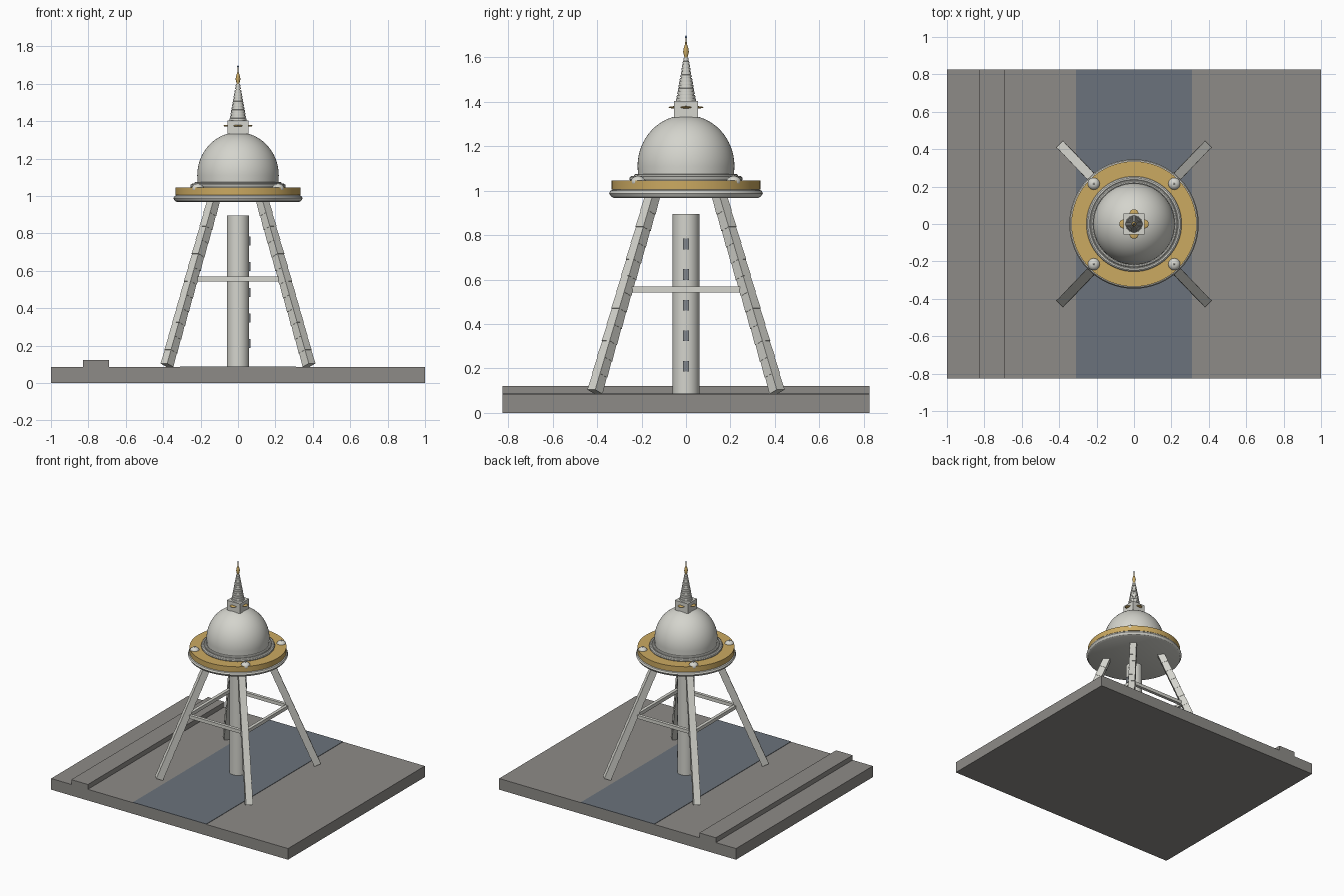
import bpy, bmesh, math
from mathutils import Vector, Matrix

if "Cube" in bpy.data.objects:
    bpy.data.objects.remove(bpy.data.objects["Cube"])


def material(name, rgb):
    m = bpy.data.materials.new(name)
    m.diffuse_color = (*rgb, 1)
    m.use_nodes = True
    m.node_tree.nodes["Principled BSDF"].inputs["Base Color"].default_value = m.diffuse_color
    return m


PAVING = material("grey paving", (0.27, 0.26, 0.245))
ROAD = material("blue grey road", (0.145, 0.17, 0.20))
STONE = material("pale stone", (0.66, 0.66, 0.61))
GOLD = material("gold", (0.60, 0.40, 0.12))
GLASS = material("dark glass", (0.22, 0.24, 0.26))
CRYSTAL = material("blue crystal", (0.18, 0.27, 0.42))


def finish(name, bm, mat, smooth=False):
    bmesh.ops.recalc_face_normals(bm, faces=bm.faces)
    mesh = bpy.data.meshes.new(name)
    bm.to_mesh(mesh)
    bm.free()
    mesh.materials.append(mat)
    ob = bpy.data.objects.new(name, mesh)
    bpy.context.collection.objects.link(ob)
    if smooth:
        bpy.ops.object.select_all(action='DESELECT')
        ob.select_set(True)
        bpy.context.view_layer.objects.active = ob
        bpy.ops.object.shade_smooth_by_angle(angle=math.radians(32))
    return ob


def box(name, lo, hi, mat):
    lo, hi = Vector(lo), Vector(hi)
    bm = bmesh.new()
    bmesh.ops.create_cube(bm, size=1, matrix=Matrix.Translation((lo + hi) / 2)
                          @ Matrix.Diagonal((*(hi - lo), 1)))
    return finish(name, bm, mat)


def lathe(name, profile, mat, sides=48, at=(0, 0, 0), closed=False):
    """Spin (radius, height) points about a vertical axis."""
    bm = bmesh.new()
    verts = [bm.verts.new((r, 0, z)) for r, z in profile]
    pairs = list(zip(verts, verts[1:] + verts[:1]))
    edges = [bm.edges.new(p) for p in (pairs if closed else pairs[:-1])]
    bmesh.ops.spin(bm, geom=verts + edges, cent=(0, 0, 0), axis=(0, 0, 1),
                   angle=math.tau, steps=sides)
    bmesh.ops.remove_doubles(bm, verts=bm.verts, dist=1e-5)
    bmesh.ops.translate(bm, verts=bm.verts, vec=at)
    return finish(name, bm, mat, True)


def ellipsoid(name, at, radii, mat):
    bm = bmesh.new()
    bmesh.ops.create_uvsphere(bm, u_segments=20, v_segments=12, radius=1,
                              matrix=Matrix.Translation(at) @ Matrix.Diagonal((*radii, 1)))
    return finish(name, bm, mat, True)


# Ground slab, road strip and raised kerb
box("ground_slab", (-1, -0.825, 0), (1, 0.825, 0.085), PAVING)
box("road_strip", (-0.31, -0.825, 0.083), (0.31, 0.825, 0.088), ROAD)
box("kerb", (-0.83, -0.825, 0.08), (-0.69, 0.825, 0.122), PAVING)

# Central column with a stack of windows
lathe("column", [(0, 0.085), (0.06, 0.085), (0.06, 0.895), (0, 0.895)], STONE, 32)
for i in range(5):
    z = 0.21 + i * 0.1375
    box("column_window", (0.057, -0.013, z - 0.024), (0.066, 0.013, z + 0.024), GLASS)

# Four leaning legs made of slightly tapered stone blocks
BLOCKS = 12
for sx in (-1, 1):
    for sy in (-1, 1):
        foot = Vector((sx * 0.38, sy * 0.41, 0.095))
        head = Vector((sx * 0.13, sy * 0.15, 0.975))
        axis = (head - foot).normalized()
        side = axis.cross(Vector((sx, sy, 0))).normalized()
        out = side.cross(axis).normalized()
        step = (head - foot).length / BLOCKS
        bm = bmesh.new()
        for i in range(BLOCKS):
            rings = []
            for t, w in ((i * step, 0.0255), ((i + 1) * step, 0.0235)):
                c = foot + axis * t
                rings.append([bm.verts.new(c + side * a * w + out * b * w)
                              for a, b in ((-1, -1), (1, -1), (1, 1), (-1, 1))])
            bm.faces.new(rings[0])
            bm.faces.new(rings[1])
            for k in range(4):
                j = (k + 1) % 4
                bm.faces.new((rings[0][k], rings[0][j], rings[1][j], rings[1][k]))
        finish("leg", bm, STONE)

# Square of cross braces between the legs
for s in (-1, 1):
    box("brace_along_x", (-0.24, s * 0.265 - 0.012, 0.542), (0.24, s * 0.265 + 0.012, 0.568), STONE)
    box("brace_along_y", (s * 0.24 - 0.012, -0.265, 0.542), (s * 0.24 + 0.012, 0.265, 0.568), STONE)

# Round platform and gold rim
lathe("platform", [(0, 0.967), (0.325, 0.967), (0.337, 0.973), (0.346, 0.988), (0.34, 1.0),
                   (0.328, 1.006), (0.25, 1.01), (0.25, 1.052), (0, 1.052)], STONE, 64)
lathe("gold_rim", [(0.245, 1.005), (0.335, 1.005), (0.335, 1.046), (0.245, 1.046)],
      GOLD, 64, closed=True)

# Rounded mouldings at the foot of the dome
for name, major, minor, z in (("outer_moulding", 0.242, 0.013, 1.053),
                              ("inner_moulding", 0.224, 0.010, 1.066)):
    lathe(name, [(major + minor * math.cos(k * math.tau / 10),
                  z + minor * math.sin(k * math.tau / 10)) for k in range(10)],
          STONE, 64, closed=True)

# Main dome
arc = [(0.218 * math.cos(k * math.pi / 32), 1.11 + 0.23 * math.sin(k * math.pi / 32))
       for k in range(16)]
lathe("dome", [(0, 1.05), (0.215, 1.05)] + arc + [(0, 1.34)], STONE, 64)

# Small knobs on the gold rim
for sx in (-1, 1):
    for sy in (-1, 1):
        x, y = sx * 0.215, sy * 0.215
        ellipsoid("rim_knob", (x, y, 1.04), (0.033, 0.033, 0.026), STONE)
        ellipsoid("rim_knob_tip", (x, y, 1.067), (0.005, 0.005, 0.006), STONE)

# Square block above the dome with a flat gold boss on each face
box("top_block", (-0.055, -0.055, 1.33), (0.055, 0.055, 1.404), STONE)
for k in range(4):
    a = k * math.pi / 2
    ellipsoid("gold_boss", (0.055 * math.cos(a), 0.055 * math.sin(a), 1.375),
              (0.024, 0.024, 0.005), GOLD)

# Stepped spire, gold finial and crystal tip
RINGS = 13
spire = [(0, 1.404)]
for i in range(RINGS):
    r = 0.045 - i * 0.0027
    z = 1.404 + i * 0.0152
    spire += [(r, z), (r - 0.001, z + 0.011), (r - 0.006, z + 0.0115), (r - 0.006, z + 0.0152)]
lathe("spire", spire + [(0, 1.602)], STONE, 24)
lathe("finial", [(0, 1.60), (0.007, 1.60), (0.013, 1.625), (0.010, 1.643), (0.004, 1.66),
                 (0.002, 1.688), (0, 1.69)], GOLD, 20)
ellipsoid("tip", (0, 0, 1.692), (0.005, 0.005, 0.006), CRYSTAL)
